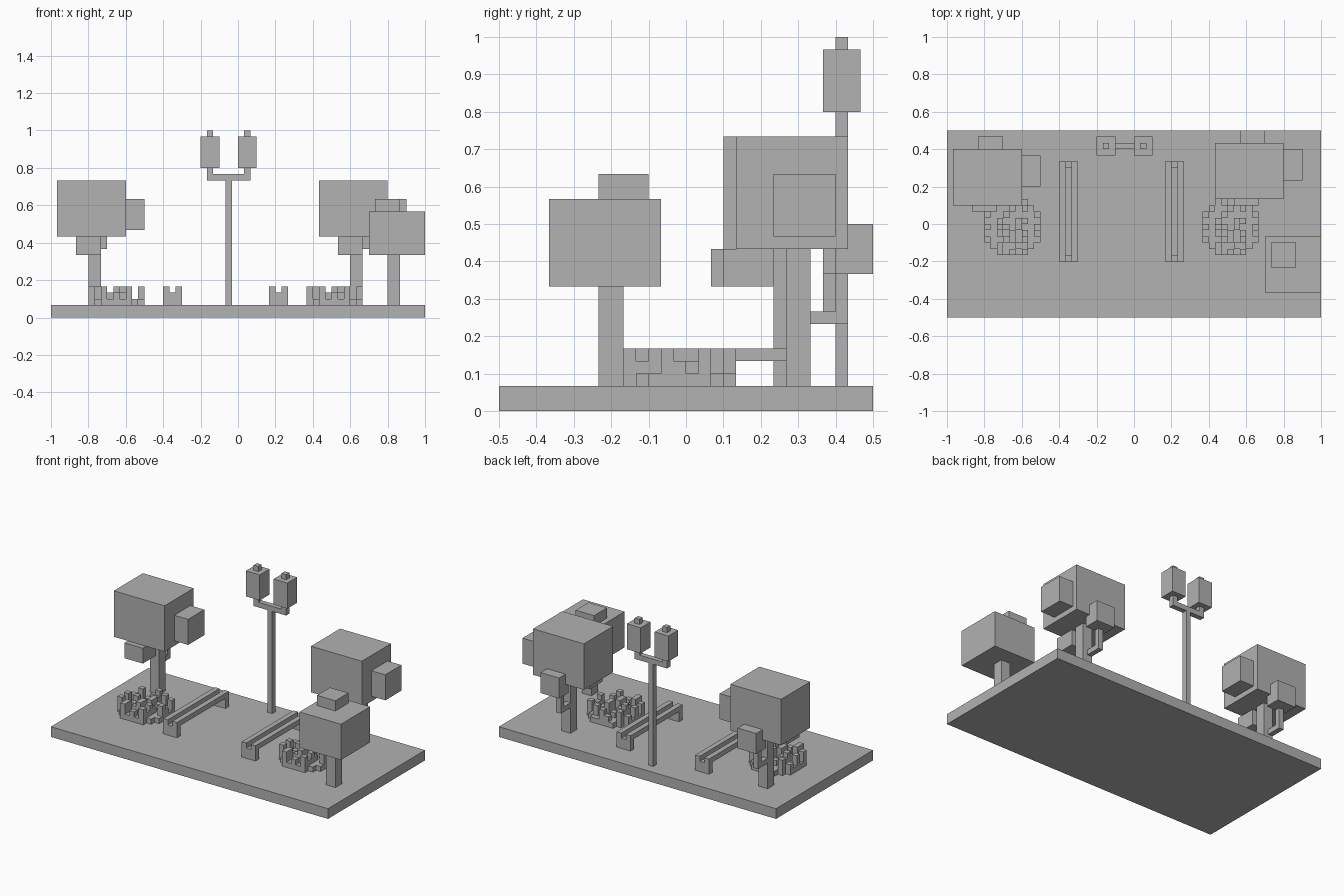
import bpy, bmesh
from mathutils import Matrix, Vector

default = bpy.data.objects.get("Cube")
if default:
    bpy.data.objects.remove(default, do_unlink=True)

UNIT = 1 / 30  # every part sits on a grid of this size

stone = bpy.data.materials.new("plain grey")
stone.use_nodes = True
grey = (0.445, 0.445, 0.445, 1)
stone.diffuse_color = grey
stone.node_tree.nodes["Principled BSDF"].inputs["Base Color"].default_value = grey


def build(name, boxes, offset=(0, 0, 0)):
    """One object made of boxes, each given as (x0, x1, y0, y1, z0, z1)."""
    bm = bmesh.new()
    for x0, x1, y0, y1, z0, z1 in boxes:
        centre = Vector((x0 + x1, y0 + y1, z0 + z1)) / 2 + Vector(offset)
        size = Matrix.Diagonal((x1 - x0, y1 - y0, z1 - z0, 1))
        bmesh.ops.create_cube(bm, size=1, matrix=Matrix.Translation(centre) @ size)
    bmesh.ops.scale(bm, vec=(UNIT, UNIT, UNIT), verts=bm.verts)
    mesh = bpy.data.meshes.new(name)
    bm.to_mesh(mesh)
    bm.free()
    mesh.materials.append(stone)
    obj = bpy.data.objects.new(name, mesh)
    bpy.context.collection.objects.link(obj)
    return obj


# Ground slab
build("ground_slab", [(-30, 30, -15, 15, 0, 2)])

# Double street lamp
build("lamp_post", [(-2, -1, 12, 13, 2, 22)])
build("lamp_crossbar", [(-5, 2, 12, 13, 22, 23)])
for side, x in (("right", -5), ("left", 1)):
    build("lamp_bracket_" + side, [(x, x + 1, 12, 13, 23, 24)])
    build("lamp_lantern_" + side, [(x - 1, x + 2, 11, 14, 24, 29)])
    build("lamp_cap_" + side, [(x, x + 1, 12, 13, 29, 30)])

# Two matching large trees, placed relative to the trunk corner
for side, place in (("left", (18, 8, 0)), ("right", (-24, 7, 0))):
    build("tree_trunk_" + side, [(0, 2, 0, 2, 2, 13)], place)
    build("tree_crown_" + side, [(-5, 6, -4, 5, 13, 22)], place)
    build("tree_side_foliage_" + side, [(6, 9, -1, 4, 14, 19)], place)
    build("tree_front_foliage_" + side, [(-2, 2, -5, -1, 10, 13)], place)
    build("tree_back_foliage_" + side, [(-1, 3, 5, 7, 11, 15),
                                        (-1, 3, 4, 5, 11, 13)], place)
    build("tree_branch_" + side, [(0, 1, 2, 5, 7, 8), (0, 1, 4, 5, 8, 11)], place)

# Small front tree
build("small_tree_trunk", [(24, 26, -7, -5, 2, 10)])
build("small_tree_crown", [(21, 30, -11, -2, 10, 17)])
build("small_tree_top_foliage", [(22, 26, -7, -3, 17, 19)])

# Benches: two end legs carrying two slats
for side, x in (("right", -12), ("left", 5)):
    build("bench_legs_" + side, [(0, 3, y, y + 1, 2, 4) for y in (-6, 9)], (x, 0, 0))
    build("bench_slats_" + side, [(i, i + 1, -6, 10, 4, 5) for i in (0, 2)], (x, 0, 0))

# Round flower beds: dots are bare soil, m a short stalk, H a tall stalk
PLAN = ["  .mH..  ",
        " H..m.H. ",
        "m..m....H",
        "..m..Hm..",
        "H.Hm.H..m",
        "..m.H.m.H",
        "H..mH.H..",
        " .H..mm. ",
        "  H.m.H  "]
TOP = {"m": 4, "H": 5}
for side, x in (("right", -24), ("left", 11)):
    soil, stalks = [], []
    for row, line in enumerate(reversed(PLAN)):
        start = len(line) - len(line.lstrip())
        soil.append((start, len(line) - start, row, row + 1, 2, 3))
        stalks += [(c, c + 1, row, row + 1, 3, TOP[k])
                   for c, k in enumerate(line) if k in TOP]
    build("flower_bed_" + side, soil, (x, -5, 0))
    build("flower_stalks_" + side, stalks, (x, -5, 0))
